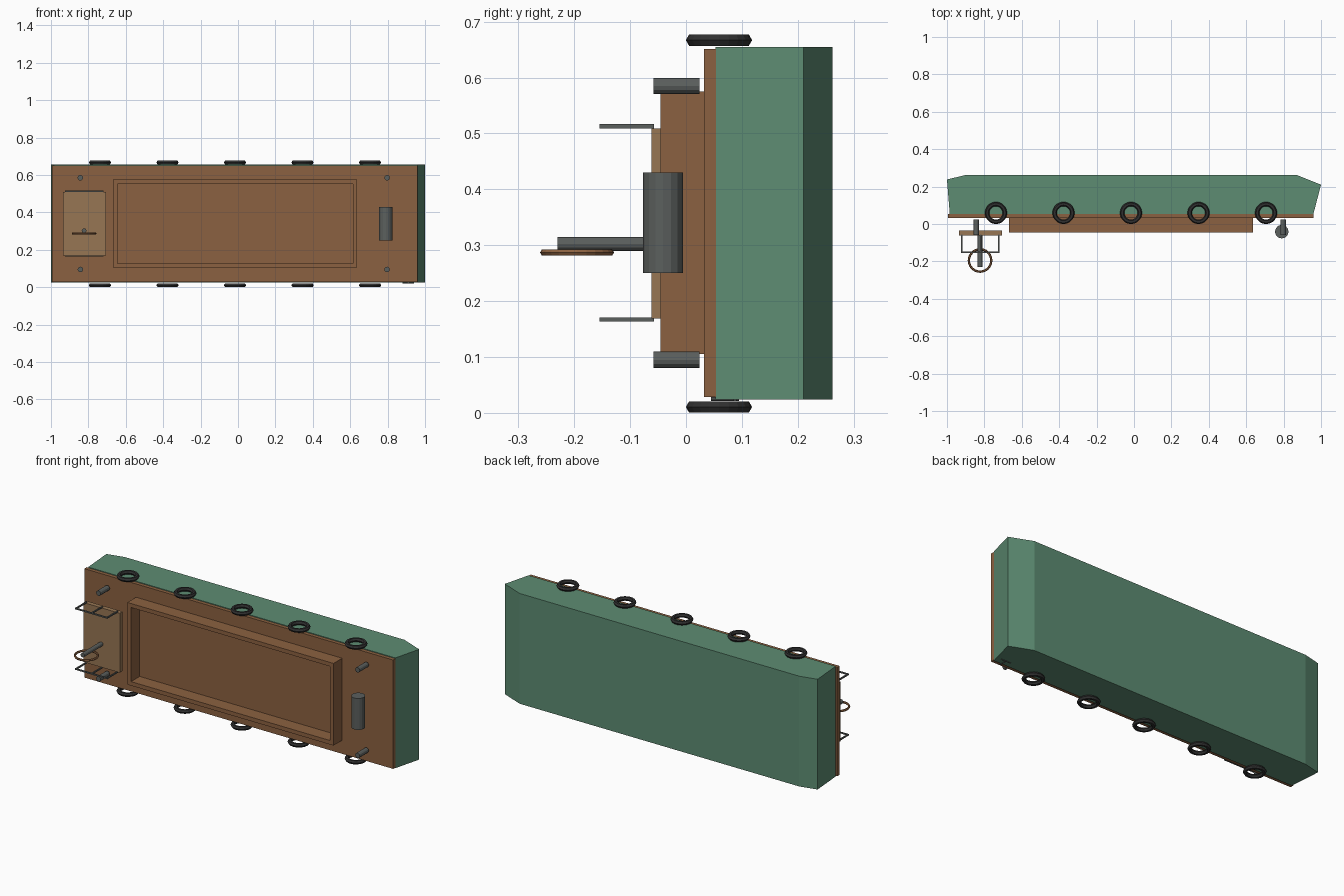
import bpy, bmesh, math
from mathutils import Vector

if "Cube" in bpy.data.objects:
    bpy.data.objects.remove(bpy.data.objects["Cube"])


def material(name, rgb):
    m = bpy.data.materials.new(name)
    m.diffuse_color = (*rgb, 1)
    m.use_nodes = True
    m.node_tree.nodes["Principled BSDF"].inputs["Base Color"].default_value = m.diffuse_color
    return m


GREEN = material("hull_green", (0.11, 0.262, 0.17))
BROWN = material("deck_brown", (0.26, 0.12, 0.052))
TAN = material("platform_tan", (0.31, 0.18, 0.088))
STEEL = material("steel", (0.105, 0.115, 0.11))
RUBBER = material("rubber", (0.03, 0.03, 0.03))
MID_Z = 0.34  # the barge is symmetric about this height


def finish(ob, name, mat):
    ob.name = name
    ob.data.materials.append(mat)
    return ob


def prism(name, outline, axis, lo, hi, mat):
    """Extrude a closed outline: axis 'z' takes (x, y), axis 'y' takes (x, z)."""
    bm = bmesh.new()
    place = (lambda a, b: (a, b, lo)) if axis == 'z' else (lambda a, b: (a, lo, b))
    face = bm.faces.new([bm.verts.new(place(a, b)) for a, b in outline])
    new = bmesh.ops.extrude_face_region(bm, geom=[face])['geom']
    step = Vector((0, 0, hi - lo)) if axis == 'z' else Vector((0, hi - lo, 0))
    bmesh.ops.translate(bm, vec=step, verts=[v for v in new if isinstance(v, bmesh.types.BMVert)])
    bmesh.ops.recalc_face_normals(bm, faces=bm.faces)
    me = bpy.data.meshes.new(name)
    bm.to_mesh(me)
    bm.free()
    ob = bpy.data.objects.new(name, me)
    bpy.context.collection.objects.link(ob)
    return finish(ob, name, mat)


def box(name, x, y, z, mat):
    outline = [(x[0], z[0]), (x[1], z[0]), (x[1], z[1]), (x[0], z[1])]
    return prism(name, outline, 'y', y[0], y[1], mat)


def rod(name, a, b, r, mat, sides=12):
    a, b = Vector(a), Vector(b)
    bpy.ops.mesh.primitive_cylinder_add(vertices=sides, radius=r, depth=(b - a).length, location=(a + b) / 2)
    ob = bpy.context.object
    ob.rotation_euler = (b - a).to_track_quat('Z', 'Y').to_euler()
    return finish(ob, name, mat)


def ring(name, loc, major, minor, mat, segs=20, sides=6):
    bpy.ops.mesh.primitive_torus_add(location=loc, major_radius=major, minor_radius=minor,
                                     major_segments=segs, minor_segments=sides)
    return finish(bpy.context.object, name, mat)


# Hull and deck
prism("hull", [(-0.985, 0.053), (0.959, 0.053), (1.0, 0.21), (0.87, 0.262), (-0.9, 0.262), (-1.0, 0.238)],
      'z', 0.024, 0.655, GREEN)
box("deck", (-0.995, 0.96), (0.032, 0.054), (0.028, 0.651), BROWN)

# Cargo hold coaming: four walls around an open well
X0, X1, Z0, Z1, T = -0.668, 0.637, 0.105, 0.575, 0.023
for side, z in (("lower", (Z0, Z0 + T)), ("upper", (Z1 - T, Z1))):
    box("coaming_" + side, (X0, X1), (-0.046, 0.034), z, BROWN)
for side, x in (("stern", (X0, X0 + T)), ("bow", (X1 - T, X1))):
    box("coaming_" + side, x, (-0.046, 0.034), (Z0 + T, Z1 - T), BROWN)

# Steering platform with railings on both sides
box("platform", (-0.935, -0.705), (-0.062, -0.036), (0.169, 0.509), TAN)
R = 0.0037
for s in (-1, 1):
    z = MID_Z + s * 0.173
    for x in (-0.92, -0.82, -0.723):
        box("rail_post", (x - R, x + R), (-0.15, -0.057), (z - R, z + R), STEEL)
    box("rail_bar", (-0.924, -0.719), (-0.155, -0.148), (z - R, z + R), STEEL)

# Steering column and wheel
rod("steering_column", (-0.823, -0.045, 0.302), (-0.823, -0.23, 0.302), 0.0125, STEEL)
ring("steering_wheel", (-0.823, -0.195, 0.287), 0.06, 0.0062, BROWN, 24)

# Bollards and winch drum
for x in (-0.843, 0.797):
    for s in (-1, 1):
        z = MID_Z + s * 0.245
        rod("bollard", (x, 0.024, z), (x, -0.058, z), 0.0147, STEEL)
rod("winch_drum", (0.79, -0.041, 0.25), (0.79, -0.041, 0.43), 0.036, STEEL, 16)

# Tyre fenders along both sides
for i in range(5):
    for z in (0.0105, 0.667):
        ring("tyre_fender", (-0.738 + i * 0.361, 0.059, z), 0.0475, 0.0118, RUBBER)

# Small anchor on the lower side near the bow
rod("anchor_shank", (0.91, 0.045, 0.025), (0.91, 0.095, 0.025), 0.004, STEEL, 8)
rod("anchor_arms", (0.88, 0.088, 0.025), (0.94, 0.088, 0.025), 0.004, STEEL, 8)
